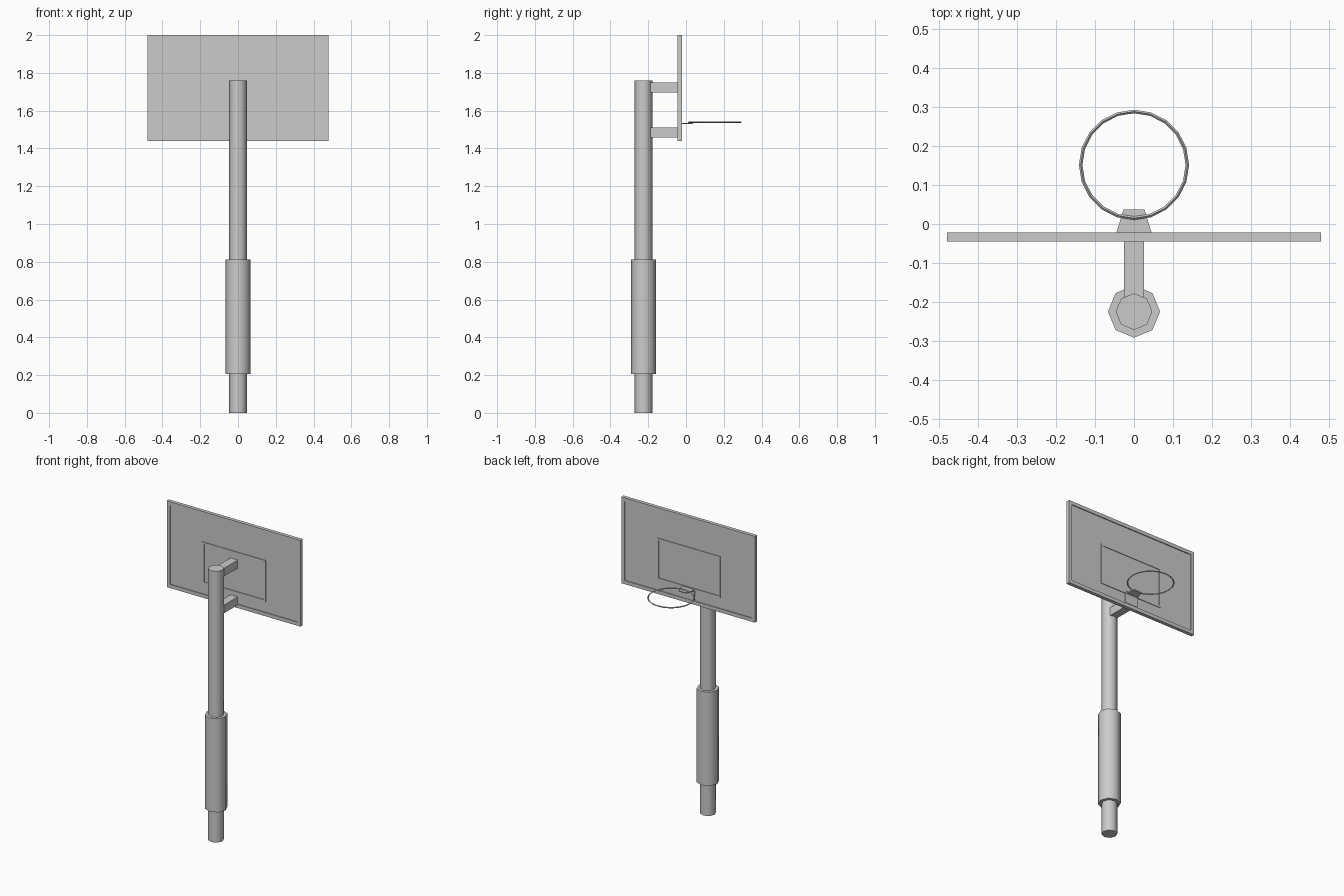
import bpy, bmesh
from math import radians

if "Cube" in bpy.data.objects:
    bpy.data.objects.remove(bpy.data.objects["Cube"])


def make(name, verts, faces):
    mesh = bpy.data.meshes.new(name)
    mesh.from_pydata(verts, [], faces)
    bm = bmesh.new()
    bm.from_mesh(mesh)
    bmesh.ops.recalc_face_normals(bm, faces=bm.faces)
    bm.to_mesh(mesh)
    bm.free()
    obj = bpy.data.objects.new(name, mesh)
    bpy.context.collection.objects.link(obj)
    return obj


def prism(name, outline, z0, z1):
    """Extrude an xy outline between two heights."""
    n = len(outline)
    verts = [(x, y, z) for z in (z0, z1) for x, y in outline]
    faces = [tuple(range(n)), tuple(range(n, 2 * n))]
    faces += [(i, (i + 1) % n, n + (i + 1) % n, n + i) for i in range(n)]
    return make(name, verts, faces)


def box(name, hx, y0, y1, z0, z1):
    return prism(name, [(-hx, y0), (hx, y0), (hx, y1), (-hx, y1)], z0, z1)


def frame(name, hx, z0, z1, width, y0, y1):
    """Mitred rectangular frame in the xz plane."""
    verts = []
    for sx, sz in ((-1, -1), (1, -1), (1, 1), (-1, 1)):
        for inset, y in ((0, y0), (0, y1), (width, y1), (width, y0)):
            z = z0 + inset if sz < 0 else z1 - inset
            verts.append((sx * (hx - inset), y, z))
    faces = []
    for c in range(4):
        d = (c + 1) % 4
        for k in range(4):
            m = (k + 1) % 4
            faces.append((c * 4 + k, c * 4 + m, d * 4 + m, d * 4 + k))
    return make(name, verts, faces)


def post(name, radius, z0, z1):
    """Octagonal upright with smooth sides, corners on the axes."""
    bpy.ops.mesh.primitive_cylinder_add(vertices=8, radius=radius, depth=z1 - z0,
                                        location=(0, -0.225, (z0 + z1) / 2))
    bpy.context.object.name = name
    bpy.ops.object.shade_smooth_by_angle(angle=radians(60))


# Pole and its protective padding
post("pole", 0.047, 0, 1.76)
post("pole_padding", 0.067, 0.205, 0.813)

# Arms from pole to backboard
for name, z in (("upper_arm", 1.696), ("lower_arm", 1.457)):
    box(name, 0.026, -0.205, -0.04, z, z + 0.053)

# Backboard: recessed panel, outer frame and target square
BACK, FRONT = -0.045, -0.022
box("backboard_panel", 0.47, BACK + 0.006, FRONT - 0.006, 1.45, 1.99)
frame("backboard_frame", 0.48, 1.44, 2.0, 0.023, BACK, FRONT)
frame("target_frame", 0.228, 1.53, 1.80, 0.013, BACK + 0.002, FRONT - 0.002)

# Hoop bracket: tapered shelf and mounting plate
prism("hoop_bracket", [(-0.045, -0.03), (-0.045, FRONT), (-0.027, 0.037),
                       (0.027, 0.037), (0.045, FRONT), (0.045, -0.03)], 1.529, 1.536)
box("bracket_plate", 0.045, -0.03, FRONT, 1.465, 1.53)

# Hoop
bpy.ops.mesh.primitive_torus_add(major_segments=20, minor_segments=4, major_radius=0.137,
                                 minor_radius=0.0045, location=(0, 0.152, 1.539))
bpy.context.object.name = "hoop"
